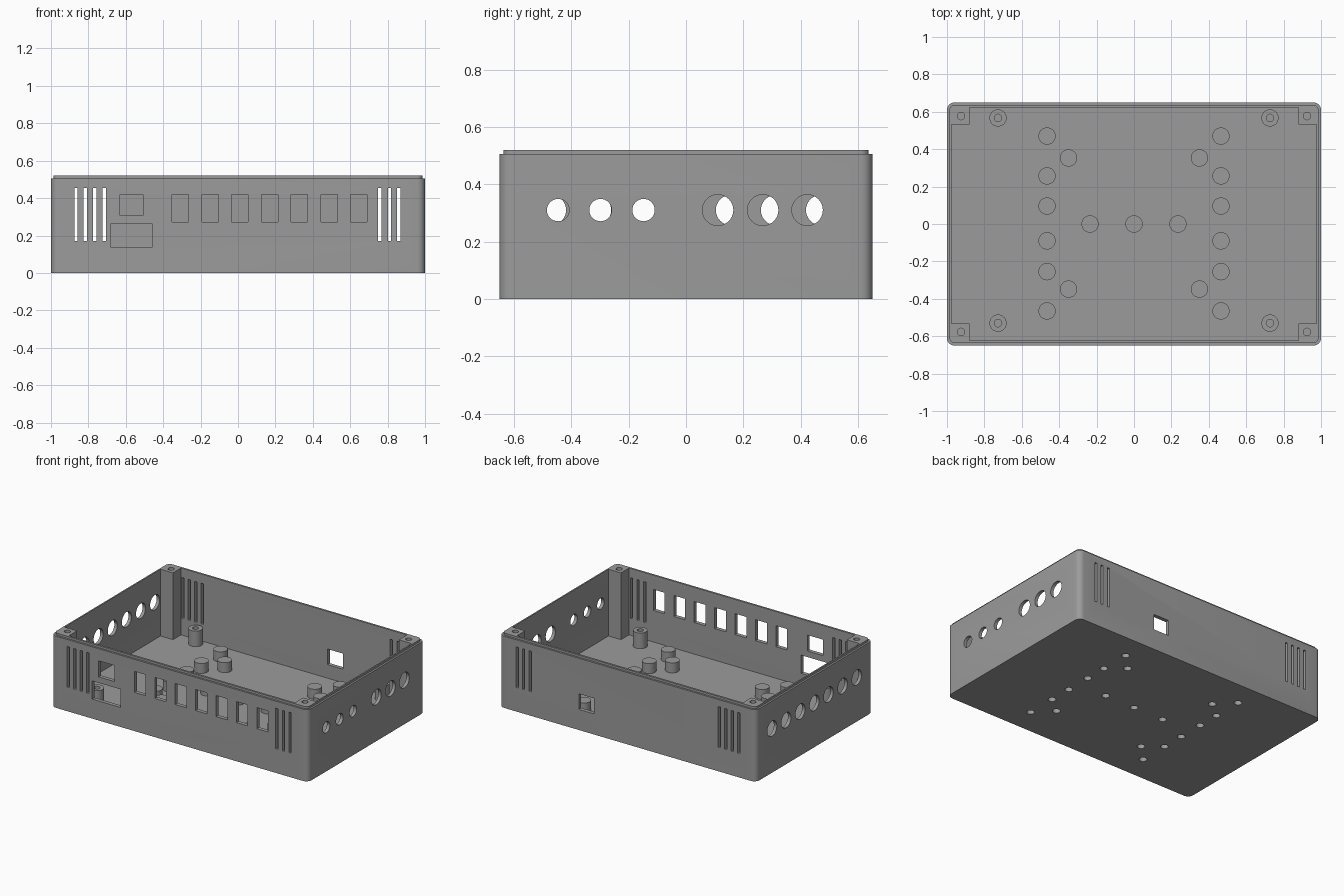
import bpy, bmesh, math
from mathutils import Matrix, Vector

if "Cube" in bpy.data.objects:
    bpy.data.objects.remove(bpy.data.objects["Cube"])

grey = bpy.data.materials.new("mid_grey")
grey.diffuse_color = (0.33, 0.33, 0.33, 1)
grey.use_nodes = True
grey.node_tree.nodes["Principled BSDF"].inputs["Base Color"].default_value = grey.diffuse_color

FLOOR, SHOULDER, TOP = 0.05, 0.505, 0.52
INNER_X, INNER_Y = 0.977, 0.623


def finish(bm, name, mat=grey):
    bmesh.ops.recalc_face_normals(bm, faces=bm.faces[:])
    me = bpy.data.meshes.new(name)
    bm.to_mesh(me)
    bm.free()
    me.materials.append(mat)
    ob = bpy.data.objects.new(name, me)
    bpy.context.collection.objects.link(ob)
    return ob


def activate(ob):
    bpy.ops.object.select_all(action='DESELECT')
    ob.select_set(True)
    bpy.context.view_layer.objects.active = ob


def smooth(ob):
    activate(ob)
    bpy.ops.object.shade_smooth_by_angle(angle=math.radians(30))


def cut(ob, cutter):
    mod = ob.modifiers.new("cut", 'BOOLEAN')
    mod.operation, mod.solver, mod.object = 'DIFFERENCE', 'EXACT', cutter
    cutter.hide_render = True
    activate(ob)
    bpy.ops.object.modifier_apply(modifier=mod.name)
    bpy.data.objects.remove(cutter)


def add_box(bm, x0, x1, y0, y1, z0, z1):
    centre = Vector(((x0 + x1) / 2, (y0 + y1) / 2, (z0 + z1) / 2))
    size = Matrix.Diagonal((x1 - x0, y1 - y0, z1 - z0, 1))
    bmesh.ops.create_cube(bm, size=1, matrix=Matrix.Translation(centre) @ size)


def add_cylinder(bm, pos, r, depth, axis='Z'):
    m = Matrix.Translation(pos)
    if axis == 'X':
        m = m @ Matrix.Rotation(math.pi / 2, 4, 'Y')
    bmesh.ops.create_cone(bm, cap_ends=True, segments=32, radius1=r, radius2=r,
                          depth=depth, matrix=m)


def rounded_loop(bm, hx, hy, r, z, n=6):
    pts = []
    for k, (sx, sy) in enumerate([(1, 1), (-1, 1), (-1, -1), (1, -1)]):
        for i in range(n + 1):
            a = (k + i / n) * math.pi / 2
            pts.append(bm.verts.new((sx * (hx - r) + r * math.cos(a),
                                     sy * (hy - r) + r * math.sin(a), z)))
    return pts


# Tray: outer wall, stepped lip, inner wall and floor as one closed loft
bm = bmesh.new()
loops = [rounded_loop(bm, *s) for s in [
    (1.0, 0.65, 0.04, 0), (1.0, 0.65, 0.04, SHOULDER),
    (0.987, 0.637, 0.03, SHOULDER), (0.987, 0.637, 0.03, TOP),
    (INNER_X, INNER_Y, 0.01, TOP), (INNER_X, INNER_Y, 0.01, FLOOR)]]
for a, b in zip(loops, loops[1:]):
    for i in range(len(a)):
        j = (i + 1) % len(a)
        bm.faces.new((a[i], a[j], b[j], b[i]))
bm.faces.new(loops[0])
bm.faces.new(loops[-1])
tray = finish(bm, "tray")

# Short post positions
short_posts = [(x, 0) for x in (-0.235, 0, 0.235)]
for s in (-1, 1):
    short_posts += [(s * 0.465, y) for y in (0.47, 0.257, 0.096, -0.09, -0.255, -0.465)]
    short_posts += [(s * 0.35, y) for y in (0.353, -0.348)]

# Openings in walls and floor
bm = bmesh.new()
FRONT, BACK = (-0.75, -0.6), (0.6, 0.75)
for x in (-0.866, -0.816, -0.765, -0.715, 0.757, 0.81, 0.86):   # vent slots
    for wall in (FRONT, BACK):
        add_box(bm, x - 0.009, x + 0.009, *wall, 0.17, 0.455)
for i in range(7):                                              # row of front windows
    x = -0.308 + 0.159 * i
    add_box(bm, x - 0.044, x + 0.044, *FRONT, 0.272, 0.42)
add_box(bm, -0.63, -0.508, *FRONT, 0.307, 0.42)
add_box(bm, -0.68, -0.46, *FRONT, 0.137, 0.265)
add_box(bm, 0.26, 0.38, *BACK, 0.145, 0.255)
for i in range(-3, 4):                                          # left wall holes
    add_cylinder(bm, (-1, 0.157 * i, 0.31), 0.053, 0.12, 'X')
for y in (-0.446, -0.298, -0.148):                              # right wall holes
    add_cylinder(bm, (1, y, 0.31), 0.039, 0.12, 'X')
for y in (0.111, 0.268, 0.423):
    add_cylinder(bm, (1, y, 0.31), 0.054, 0.12, 'X')
for x, y in short_posts:                                        # screw holes below
    add_cylinder(bm, (x, y, 0.025), 0.025, 0.15)
cut(tray, finish(bm, "openings_cutter"))
smooth(tray)


def lathe(name, profile, x, y):
    bm = bmesh.new()
    vs = [bm.verts.new((r, 0, z)) for r, z in profile]
    es = [bm.edges.new(p) for p in zip(vs, vs[1:])]
    bmesh.ops.spin(bm, geom=vs + es, cent=(0, 0, 0), axis=(0, 0, 1),
                   angle=math.tau, steps=32, use_duplicate=False)
    bmesh.ops.remove_doubles(bm, verts=bm.verts[:], dist=1e-5)
    ob = finish(bm, name)
    ob.location = (x, y, 0)
    smooth(ob)


# Short posts, closed on top and hollow from below
for x, y in short_posts:
    lathe("short_post", [(0, 0.12), (0.046, 0.12), (0.046, FLOOR),
                         (0.025, FLOOR), (0.025, 0.1), (0, 0.1)], x, y)

# Tall posts, drilled from above
for x in (-0.727, 0.727):
    for y in (-0.53, 0.567):
        lathe("tall_post", [(0, 0.06), (0.02, 0.06), (0.02, 0.16),
                            (0.046, 0.16), (0.046, FLOOR), (0, FLOOR)], x, y)

# Square corner pillars with screw holes
for sx in (-1, 1):
    for sy in (-1, 1):
        bm = bmesh.new()
        xs = sorted((sx * 0.88, sx * INNER_X))
        ys = sorted((sy * 0.533, sy * INNER_Y))
        add_box(bm, *xs, *ys, FLOOR, TOP)
        pillar = finish(bm, "corner_pillar")
        bm = bmesh.new()
        add_cylinder(bm, (sx * 0.925, sy * 0.577, 0.45), 0.02, 0.3)
        cut(pillar, finish(bm, "screw_cutter"))
        smooth(pillar)
